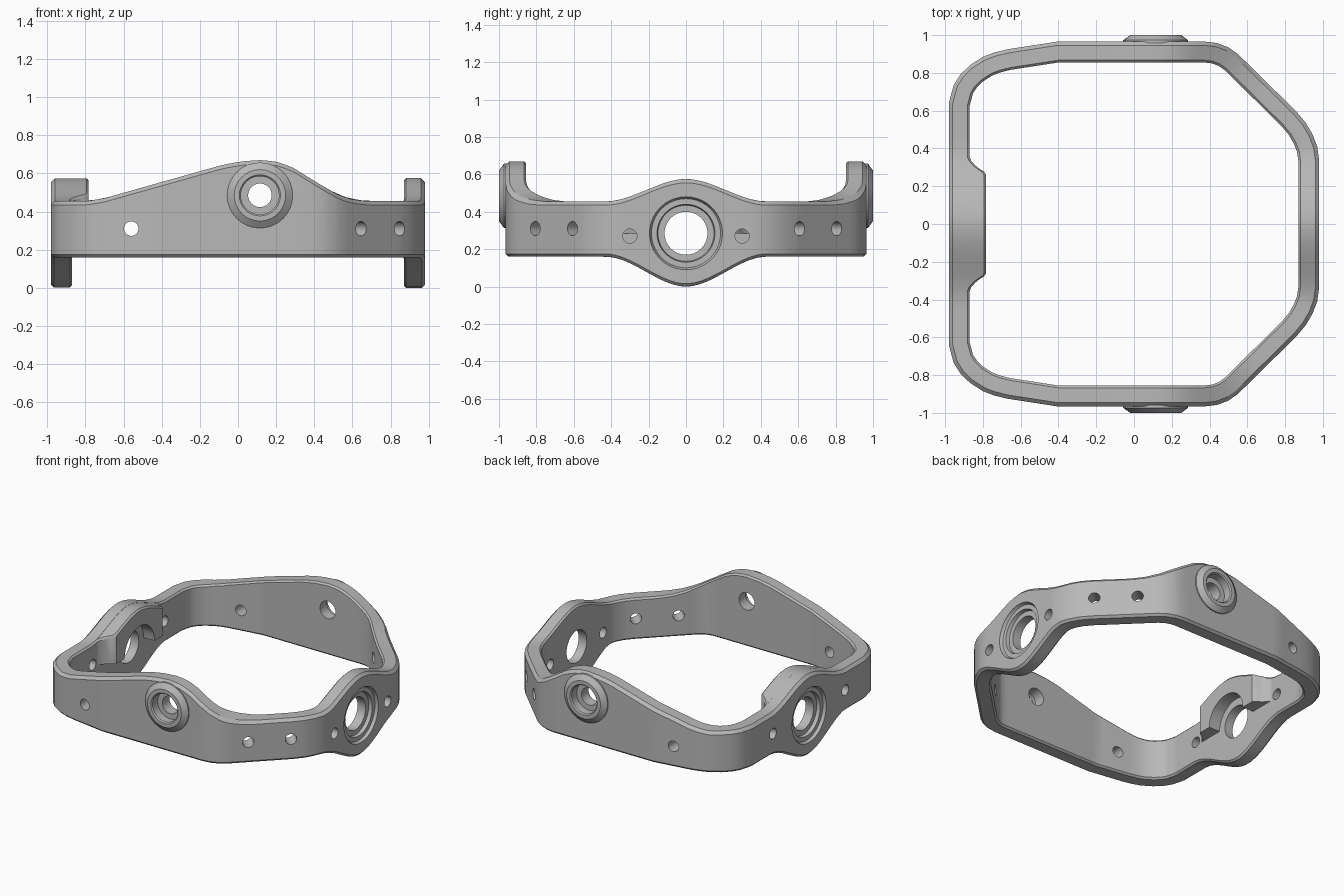
import bpy, bmesh, math
from mathutils import Vector

if "Cube" in bpy.data.objects:
    bpy.data.objects.remove(bpy.data.objects["Cube"])

grey = bpy.data.materials.new("machined_grey")
grey.use_nodes = True
grey.diffuse_color = (0.48, 0.48, 0.48, 1)
grey.node_tree.nodes["Principled BSDF"].inputs["Base Color"].default_value = (0.48, 0.48, 0.48, 1)

UP = Vector((0, 0, 1))
THICK = 0.11
HUB_Z = 0.285        # bearing height on the side walls
PIVOT = (0.115, 0.485)  # pivot x and z on the front and back walls


def loft(name, groups):
    """Skin groups of (sections, closed) into one mesh object."""
    bm = bmesh.new()
    for sections, closed in groups:
        rings = [[bm.verts.new(p) for p in s] for s in sections]
        n = len(rings[0])
        pairs = list(zip(rings, rings[1:]))
        if closed:
            pairs.append((rings[-1], rings[0]))
        else:
            bm.faces.new(rings[0])
            bm.faces.new(rings[-1])
        for a, b in pairs:
            for i in range(n):
                j = (i + 1) % n
                bm.faces.new((a[i], a[j], b[j], b[i]))
    bmesh.ops.recalc_face_normals(bm, faces=bm.faces)
    mesh = bpy.data.meshes.new(name)
    bm.to_mesh(mesh)
    bm.free()
    mesh.materials.append(grey)
    ob = bpy.data.objects.new(name, mesh)
    bpy.context.collection.objects.link(ob)
    return ob


def turned(profile, origin, axis, sides=32):
    """Circles of (radius, distance) around a horizontal axis."""
    o, a = Vector(origin), Vector(axis).normalized()
    u = a.cross(UP)
    angles = [math.tau * i / sides for i in range(sides)]
    return [[o + a * d + r * (u * math.cos(t) + UP * math.sin(t)) for t in angles]
            for r, d in profile]


def activate(ob):
    bpy.ops.object.select_all(action='DESELECT')
    ob.select_set(True)
    bpy.context.view_layer.objects.active = ob


def cut(ob, cutter):
    cutter.hide_render = True
    mod = ob.modifiers.new("cut", 'BOOLEAN')
    mod.operation = 'DIFFERENCE'
    mod.solver = 'EXACT'
    mod.object = cutter
    activate(ob)
    bpy.ops.object.modifier_apply(modifier=mod.name)
    bpy.data.objects.remove(cutter)


def smooth(ob):
    activate(ob)
    bpy.ops.object.shade_smooth_by_angle(angle=math.radians(28))


# Height rules: bulge round the side bearings, ridge over the pivots
RIDGE = [(-2, .455), (-.79, .455), (-.70, .47), (-.08, .645), (.02, .663), (.12, .67),
         (.2, .662), (.28, .635), (.45, .53), (.53, .485), (.6, .463), (.67, .455), (2, .455)]


def bulge(y):
    t = max(0, 1 - abs(y) / 0.43)
    return t * t * (3 - 2 * t)


def top_z(x, y):
    if abs(y) < 0.6:
        return 0.455 + 0.12 * bulge(y)
    for (xa, za), (xb, zb) in zip(RIDGE, RIDGE[1:]):
        if x <= xb:
            return za + (zb - za) * (x - xa) / (xb - xa)


def bottom_z(x, y):
    return 0.16 - (0.16 * bulge(y) if abs(y) < 0.6 else 0)


# Plan outline, mirrored front to back and split into short steps
half = [(-.98, .64), (-.955, .735), (-.92, .79), (-.87, .84), (-.8, .885), (-.74, .908),
        (-.67, .925), (-.41, .965), (.38, .965), (.44, .958), (.5, .935), (.55, .9),
        (.86, .595), (.91, .535), (.945, .475), (.97, .41), (.98, .34)]
corners = [Vector(p) for p in half] + [Vector((x, -y)) for x, y in reversed(half)]
outline = []
for a, b in zip(corners, corners[1:] + corners[:1]):
    steps = max(1, math.ceil((b - a).length / 0.045))
    outline += [a.lerp(b, i / steps) for i in range(steps)]

# Ring frame with chamfered section: (inward offset, height inset, is top)
SECTION = [(0, .015, 0), (0, .02, 1), (.02, 0, 1), (THICK - .012, 0, 1), (THICK, .012, 1),
           (THICK, .012, 0), (THICK - .012, 0, 0), (.015, 0, 0)]
sections = []
for i, p in enumerate(outline):
    d1 = (p - outline[i - 1]).normalized()
    d2 = (outline[(i + 1) % len(outline)] - p).normalized()
    n1, n2 = Vector((d1.y, -d1.x)), Vector((d2.y, -d2.x))
    miter = (n1 + n2) / (1 + n1.dot(n2))
    ring = []
    for off, inset, is_top in SECTION:
        x, y = p + miter * off
        z = top_z(x, y) - inset if is_top else bottom_z(x, y) + inset
        ring.append((x, y, z))
    sections.append(ring)
frame = loft("ring_frame", [(sections, True)])

# Stepped bearing bores, pivot bores and small screw holes
bore = [(.2, -.05), (.195, .004), (.185, .02), (.155, .02), (.15, .045), (.115, .045), (.115, .2)]
pivot_bore = [(.1, -.06), (.1, .03), (.062, .03), (.062, .2)]
holes = []
for s in (-1, 1):
    holes.append((turned(bore, (s * .98, 0, HUB_Z), (-s, 0, 0), 40), False))
    holes.append((turned(pivot_bore, (PIVOT[0], s * .965, PIVOT[1]), (0, -s, 0)), False))
    screws = [((-.56, s * .9, .31), (0, s, 0)), ((-.925, s * .41, .31), (1, 0, 0)),
              ((.925, s * .3, .27), (1, 0, 0)), ((.61, s * .77, .31), (1, s, 0)),
              ((.81, s * .57, .31), (1, s, 0))]
    for origin, axis in screws:
        holes.append((turned([(.038, -.16), (.038, .16)], origin, axis, 20), False))
cut(frame, loft("hole_cutters", holes))
smooth(frame)

# Tapered bosses round the pivots
boss_profile = [(.1, -.02), (.172, -.02), (.172, .008), (.135, .035), (.108, .035), (.1, .027)]
for name, s in (("front_boss", -1), ("back_boss", 1)):
    smooth(loft(name, [(turned(boss_profile, (PIVOT[0], s * .965, PIVOT[1]), (0, s, 0)), True)]))

# Half-height pad inside the right wall, flared into it at both ends
FLARE = [(.36, -.872), (.335, -.862), (.31, -.84), (.29, -.815), (.278, -.795), (.262, -.783)]
stations = [(-y, x) for y, x in FLARE]
stations += [(-.24 + .04 * i, -.783) for i in range(13)]
stations += [(y, x) for y, x in reversed(FLARE)]
pad_sections = []
for y, x in stations:
    z = top_z(x, y) - 0.001
    pad_sections.append([(-.9, y, HUB_Z), (-.9, y, z), (x - .012, y, z),
                         (x, y, z - .012), (x, y, HUB_Z)])
pad = loft("bearing_pad", [(pad_sections, False)])
cut(pad, loft("arch_cutter", [(turned([(.17, -.2), (.17, .2)], (-.85, 0, HUB_Z), (1, 0, 0)), False)]))
smooth(pad)
